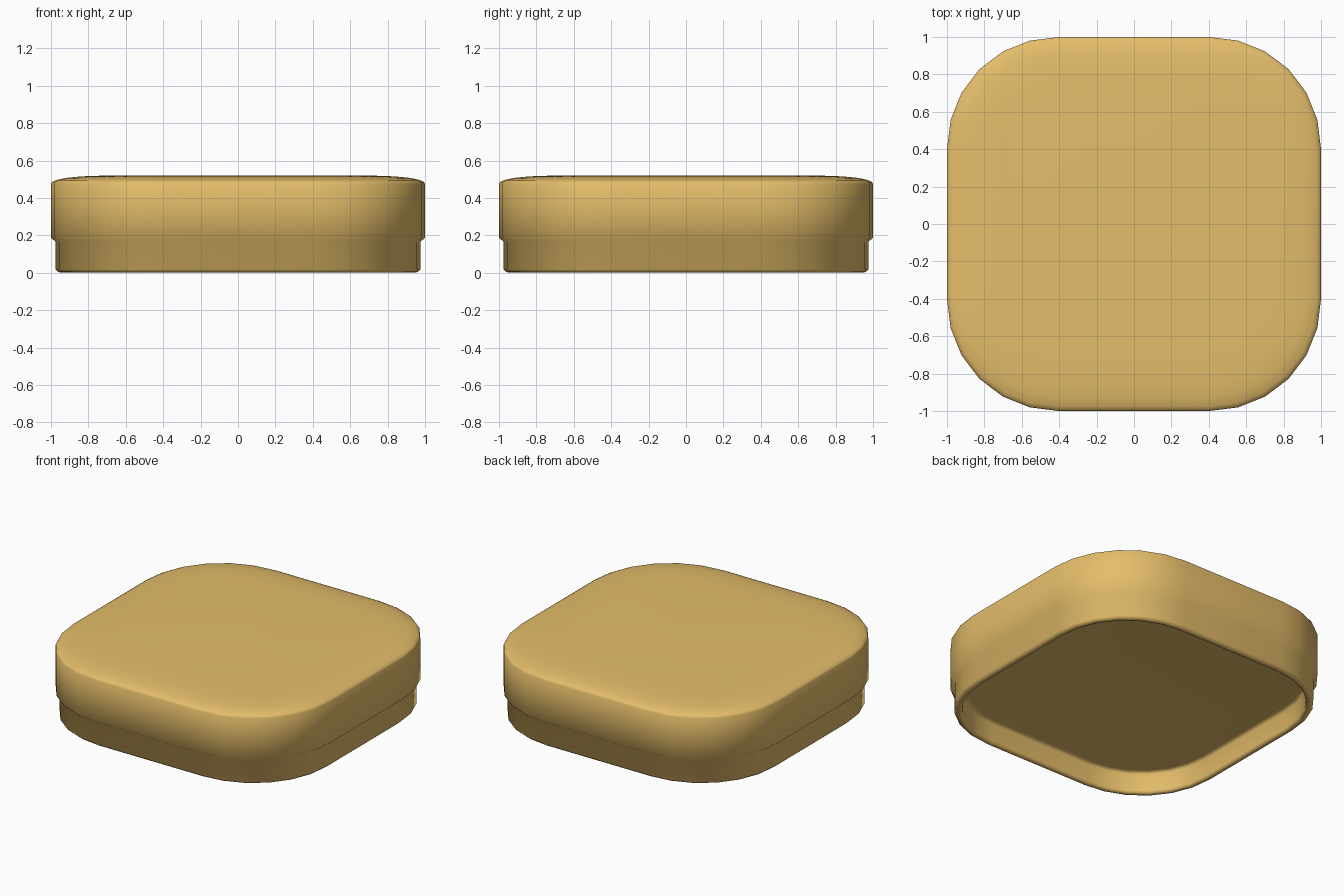
import bpy, bmesh, math

if "Cube" in bpy.data.objects:
    bpy.data.objects.remove(bpy.data.objects["Cube"])

CORNER, RADIUS, STEPS = 0.4, 0.6, 6

# Wall section from the underside ceiling, round the rim, up to the crown: (inset, height)
PROFILE = [(0.11, 0.150), (0.09, 0.148), (0.08, 0.135), (0.075, 0.02), (0.07, 0.006),
           (0.055, 0.0), (0.04, 0.004), (0.025, 0.017), (0.025, 0.165), (0.0, 0.187),
           (0.0, 0.475), (0.006, 0.485), (0.025, 0.495), (0.08, 0.507),
           (0.16, 0.515), (0.3, 0.52)]


def outline(inset):
    """Rounded square, offset inwards by inset."""
    pts = []
    for q in range(4):
        mid = math.radians(45 + 90 * q)
        cx = math.copysign(CORNER, math.cos(mid))
        cy = math.copysign(CORNER, math.sin(mid))
        for i in range(STEPS + 1):
            a = math.radians(90 * q + 90 * i / STEPS)
            r = (RADIUS - inset) * (1 + 0.007 * math.sin(2 * a) ** 2)
            pts.append((cx + r * math.cos(a), cy + r * math.sin(a)))
    return pts


# Hollow lid body
bm = bmesh.new()
rings = [[bm.verts.new((x, y, z)) for x, y in outline(d)] for d, z in PROFILE]
n = len(rings[0])
for a, b in zip(rings, rings[1:]):
    for i in range(n):
        j = (i + 1) % n
        bm.faces.new((a[i], a[j], b[j], b[i]))
bm.faces.new(rings[0][::-1])   # underside ceiling
bm.faces.new(rings[-1])        # flat top
bmesh.ops.recalc_face_normals(bm, faces=bm.faces)
mesh = bpy.data.meshes.new("lid")
bm.to_mesh(mesh)
bm.free()
lid = bpy.data.objects.new("lid", mesh)
bpy.context.collection.objects.link(lid)

# Tan finish
mat = bpy.data.materials.new("tan")
mat.diffuse_color = (0.78, 0.51, 0.145, 1)
mat.use_nodes = True
mat.node_tree.nodes["Principled BSDF"].inputs["Base Color"].default_value = mat.diffuse_color
mesh.materials.append(mat)

bpy.context.view_layer.objects.active = lid
lid.select_set(True)
bpy.ops.object.shade_smooth_by_angle(angle=math.radians(75))
